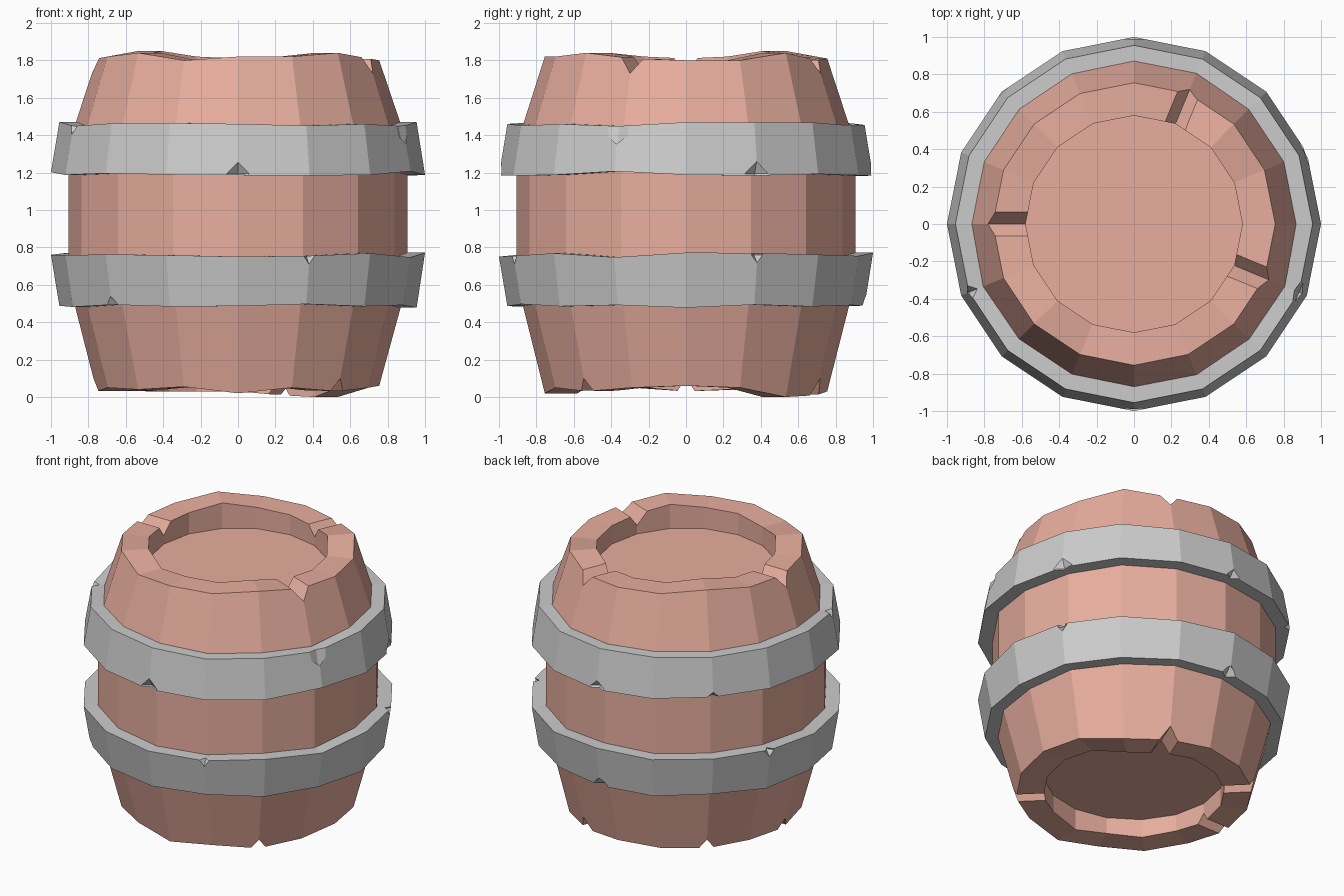
import bpy, bmesh, math, random
from mathutils import Vector

if "Cube" in bpy.data.objects:
    bpy.data.objects.remove(bpy.data.objects["Cube"])

random.seed(4)
N = 16


def polar(r, deg, z, t=0.0):
    """Point at radius r and angle deg, shifted t along the tangent."""
    a = math.radians(deg)
    return Vector((r * math.cos(a) - t * math.sin(a), r * math.sin(a) + t * math.cos(a), z))


def make_object(name, bm):
    bmesh.ops.recalc_face_normals(bm, faces=bm.faces)
    me = bpy.data.meshes.new(name)
    bm.to_mesh(me)
    bm.free()
    ob = bpy.data.objects.new(name, me)
    bpy.context.collection.objects.link(ob)
    return ob


def lathe(name, profile, closed):
    """Profile rows: (radius, z, list of N height offsets or None)."""
    bm = bmesh.new()
    rings = [[bm.verts.new(polar(r, 360 * i / N, z + (dz[i] if dz else 0))) for i in range(N)]
             for r, z, dz in profile]
    pairs = list(zip(rings, rings[1:]))
    if closed:
        pairs.append((rings[-1], rings[0]))
    else:
        bm.faces.new(rings[0])
        bm.faces.new(rings[-1])
    for a, b in pairs:
        for i in range(N):
            j = (i + 1) % N
            bm.faces.new((a[i], a[j], b[j], b[i]))
    return make_object(name, bm)


def carve(target, hulls):
    """Subtract a set of convex point hulls from the target."""
    bm = bmesh.new()
    for pts in hulls:
        bmesh.ops.convex_hull(bm, input=[bm.verts.new(p) for p in pts])
    cutter = make_object(target.name + "_cutter", bm)
    cutter.hide_render = True
    mod = target.modifiers.new("chips", 'BOOLEAN')
    mod.operation = 'DIFFERENCE'
    mod.solver = 'EXACT'
    mod.object = cutter
    bpy.context.view_layer.objects.active = target
    bpy.ops.object.modifier_apply(modifier=mod.name)
    bpy.data.objects.remove(cutter)


def groove(deg, z_tip, z_open, w):
    """V-shaped prism running radially across a rim."""
    return [polar(r, deg, z, t) for r in (0.5, 0.9)
            for t, z in ((0, z_tip), (-w, z_open), (w, z_open))]


def chip(deg, r, z, w, h, d):
    """Octahedron centred on a hoop corner."""
    return [polar(r, deg, z, -w), polar(r, deg, z, w), polar(r, deg, z - h),
            polar(r, deg, z + h), polar(r - d, deg, z), polar(r + 0.1, deg, z)]


# Wooden body with uneven rims and recessed ends
top = [-.01, -.01, .03, -.01, 0, .01, .04, .01, 0, .01, .03, -.01, .01, .01, .03, 0]
low = [.06, .05, 0, .01, .03, .03, .03, .04, .03, .05, .04, .055, .02, .05, .03, .05]
body = lathe("barrel_body", [
    (0.58, 0.17, None), (0.58, 0, low), (0.755, 0, low), (0.87, 0.48, None),
    (0.907, 0.64, None), (0.907, 1.30, None), (0.87, 1.46, None),
    (0.755, 1.81, top), (0.58, 1.81, top), (0.58, 1.67, None)], False)
carve(body, [groove(a, 1.73, 1.90, 0.13) for a in (67.5, 180, -22.5)]
      + [groove(a, 0.10, -0.06, 0.11) for a in (-45, 67.5, 135, 180)])
wood = bpy.data.materials.new("red_wood")
wood.diffuse_color = (0.8, 0.42, 0.34, 1)
wood.use_nodes = True
wood.node_tree.nodes["Principled BSDF"].inputs["Base Color"].default_value = wood.diffuse_color
body.data.materials.clear()
body.data.materials.append(wood)


# Metal hoops, wide edge towards the middle of the barrel
def hoop(name, z_wide, z_narrow, chips):
    a, b = ([random.uniform(-.014, .014) for _ in range(N)] for _ in range(2))
    ob = lathe(name, [(0.85, z_wide, a), (1.0, z_wide, a),
                      (0.955, z_narrow, b), (0.85, z_narrow, b)], True)
    carve(ob, [chip(deg, 1.0 if wide else 0.955, z_wide if wide else z_narrow, w, h, d)
               for deg, wide, w, h, d in chips])


hoop("upper_hoop", 1.195, 1.46, [
    (270, True, .08, .08, .05), (22.5, True, .11, .09, .04), (90, True, .07, .06, .05),
    (135, True, .06, .05, .05), (-22.5, False, .11, .13, .03), (202.5, False, .05, .06, .06)])
hoop("lower_hoop", 0.76, 0.49, [
    (-67.5, True, .04, .06, .05), (22.5, True, .04, .05, .05), (157.5, True, .04, .05, .05),
    (225, False, .05, .05, .05), (90, False, .07, .06, .05)])
